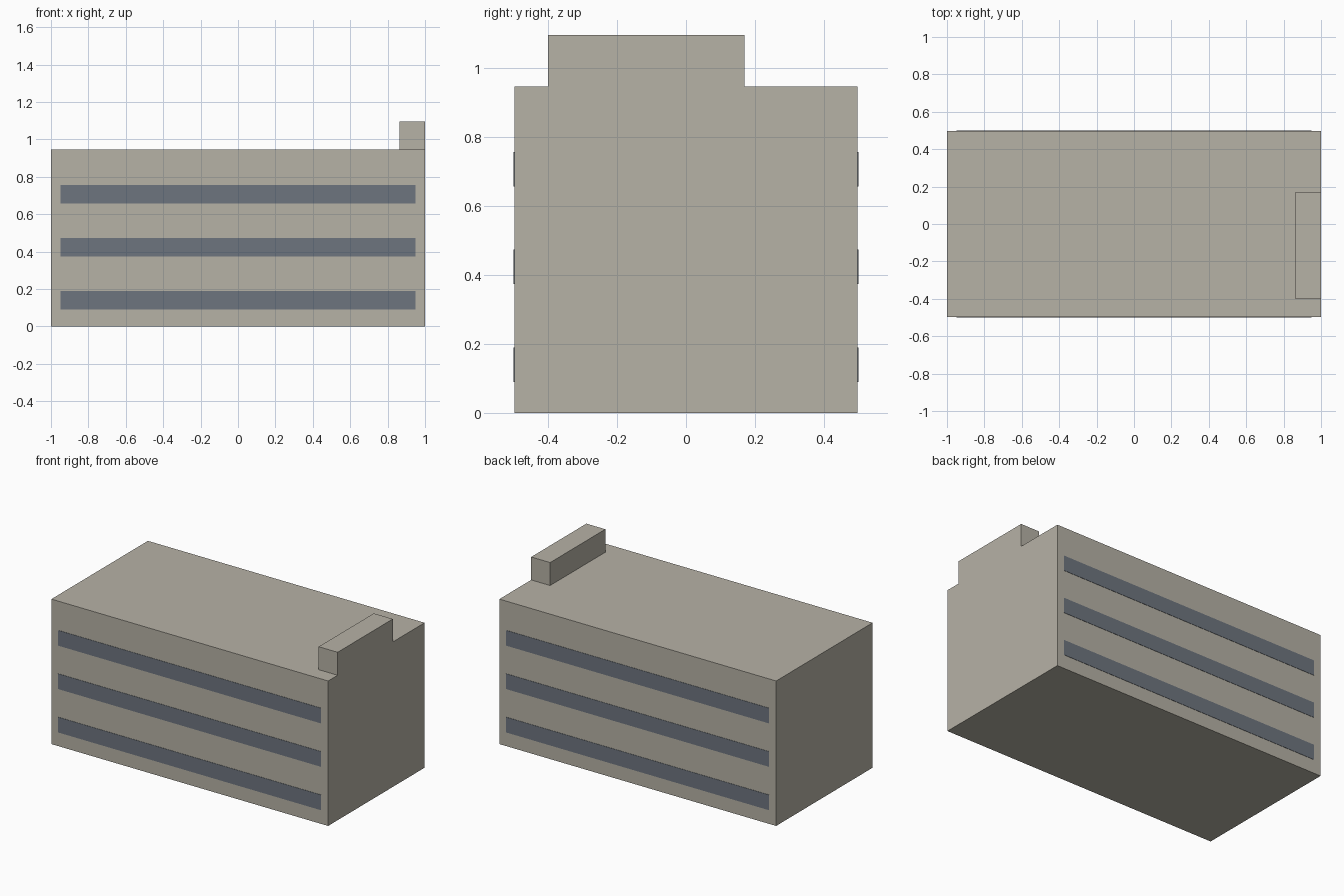
import bpy
import bmesh
from mathutils import Vector

cube = bpy.data.objects.get("Cube")
if cube:
    bpy.data.objects.remove(cube, do_unlink=True)


def make_material(name, color):
    mat = bpy.data.materials.new(name)
    mat.use_nodes = True
    mat.diffuse_color = color
    mat.node_tree.nodes["Principled BSDF"].inputs["Base Color"].default_value = color
    return mat


def box(name, low, high, mat):
    """Axis-aligned box between two opposite corners."""
    low, high = Vector(low), Vector(high)
    bm = bmesh.new()
    bmesh.ops.create_cube(bm, size=1)
    bmesh.ops.scale(bm, vec=high - low, verts=bm.verts)
    bmesh.ops.translate(bm, vec=(low + high) / 2, verts=bm.verts)
    mesh = bpy.data.meshes.new(name)
    bm.to_mesh(mesh)
    bm.free()
    mesh.materials.append(mat)
    obj = bpy.data.objects.new(name, mesh)
    bpy.context.collection.objects.link(obj)
    return obj


concrete = make_material("warm grey concrete", (0.47, 0.445, 0.381, 1))
glass = make_material("blue grey glass", (0.155, 0.178, 0.212, 1))

WALL_Y = 0.498
ROOF_Z = 0.947
PLATE = 0.002
STOREY = 0.2835

# Main block and rooftop plant room
box("building_body", (-1, -WALL_Y, 0), (1, WALL_Y, ROOF_Z), concrete)
box("roof_plant_room", (0.863, -0.4, ROOF_Z), (1, 0.17, 1.097), concrete)

# Ribbon windows on the front and back of each storey
for side, sign in (("front", -1), ("back", 1)):
    inner, outer = sign * WALL_Y, sign * (WALL_Y + PLATE)
    for storey in range(3):
        sill = 0.09 + storey * STOREY
        box(f"{side}_window_band_{storey + 1}",
            (-0.95, min(inner, outer), sill),
            (0.95, max(inner, outer), sill + 0.1), glass)
